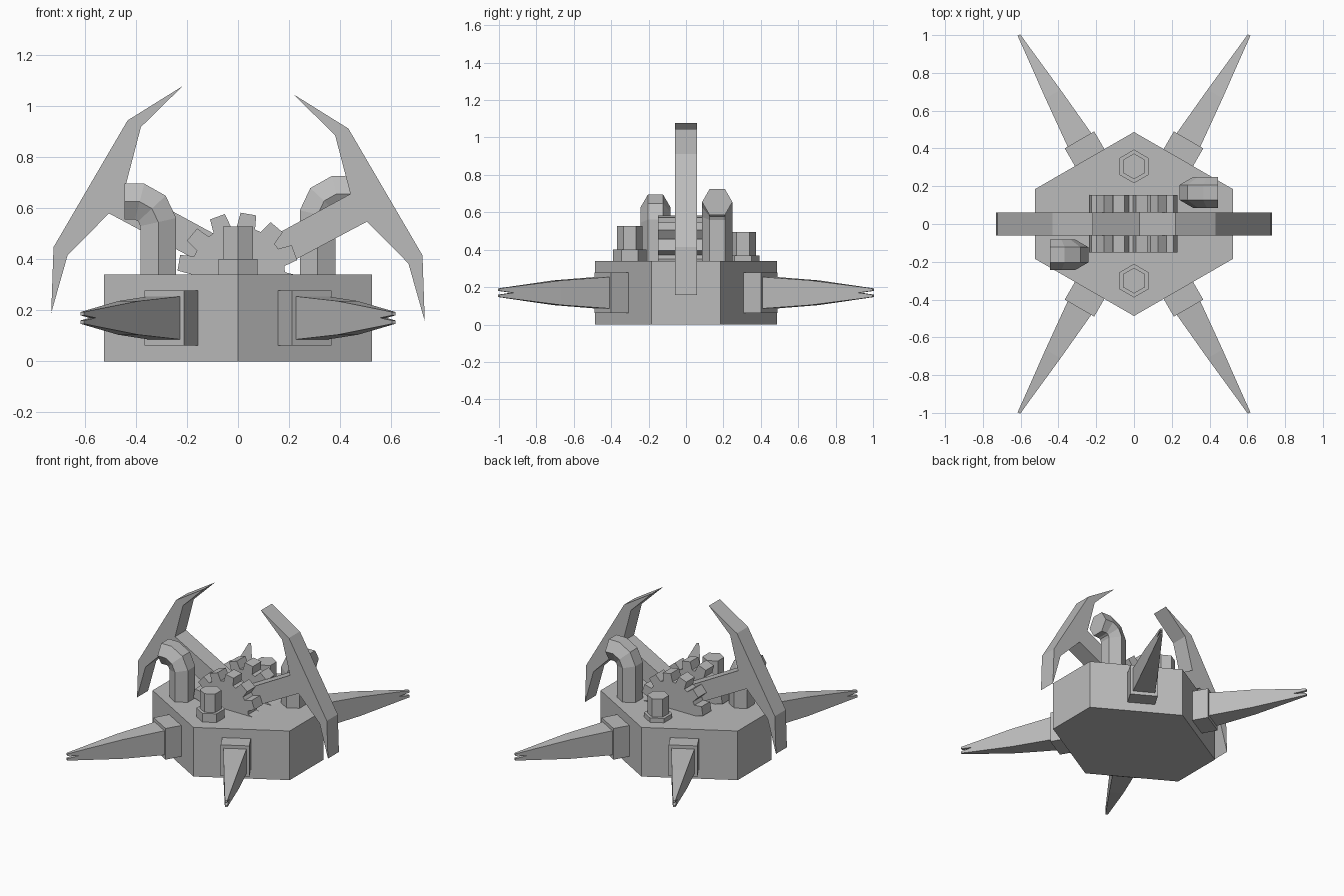
import bpy, bmesh, math
from mathutils import Vector, Matrix

if "Cube" in bpy.data.objects:
    bpy.data.objects.remove(bpy.data.objects["Cube"])

metal = bpy.data.materials.new("grey metal")
metal.diffuse_color = (0.5, 0.5, 0.5, 1)
metal.use_nodes = True
metal.node_tree.nodes["Principled BSDF"].inputs["Base Color"].default_value = metal.diffuse_color


def make(name, verts, faces):
    """Mesh object from points and faces, with outward normals."""
    bm = bmesh.new()
    vs = [bm.verts.new(v) for v in verts]
    for f in faces:
        bm.faces.new([vs[i] for i in f])
    bmesh.ops.recalc_face_normals(bm, faces=bm.faces[:])
    me = bpy.data.meshes.new(name)
    bm.to_mesh(me)
    bm.free()
    me.materials.append(metal)
    ob = bpy.data.objects.new(name, me)
    bpy.context.collection.objects.link(ob)
    return ob


def loft(name, rings):
    """Skin a list of equal rings and cap both ends."""
    n = len(rings[0])
    faces = [list(range(n)), [(len(rings) - 1) * n + i for i in range(n)]]
    for r in range(len(rings) - 1):
        for i in range(n):
            j = (i + 1) % n
            faces.append([r * n + i, r * n + j, (r + 1) * n + j, (r + 1) * n + i])
    return make(name, [v for ring in rings for v in ring], faces)


def plate_xz(name, pts, y0, y1):
    return loft(name, [[(x, y, z) for x, z in pts] for y in (y0, y1)])


def hexagon(cx, cy, r, z):
    return [(cx + r * math.sin(k * math.pi / 3), cy + r * math.cos(k * math.pi / 3), z)
            for k in range(6)]


# Hexagonal hull
hull = [(0, -0.487), (0.525, -0.184), (0.525, 0.184),
        (0, 0.487), (-0.525, 0.184), (-0.525, -0.184)]
loft("hull", [[(x, y, z) for x, y in hull] for z in (0, 0.34)])

# Two stepped bolts on the deck
for cy, z1, z2 in ((-0.3, 0.4, 0.528), (0.305, 0.37, 0.495)):
    loft("bolt_base", [hexagon(0, cy, 0.089, z) for z in (0.33, z1)])
    loft("bolt_head", [hexagon(0, cy, 0.068, z) for z in (z1 - 0.01, z2)])


# Leg mounts and forked spikes, one on each slanted side
def leg(sx, sy):
    u, t = Vector((0.5 * sx, 0.866 * sy, 0)), Vector((0.866 * sx, -0.5 * sy, 0))

    def at(d, w, z):
        return u * d + t * (0.0275 + w) + Vector((0, 0, z))

    loft("leg_mount", [[at(d, w, z) for w, z in
                        ((-0.09, 0.062), (0.09, 0.062), (0.09, 0.277), (-0.09, 0.277))]
                       for d in (0.38, 0.53)])
    # Side outline: distance, half width, height
    side = [(0.52, 0.073, 0.085), (0.81, 0.046, 0.104), (1.09, 0.016, 0.137),
            (1.171, 0.008, 0.147), (1.171, 0.008, 0.160), (1.09, 0.016, 0.170),
            (1.171, 0.008, 0.180), (1.171, 0.008, 0.193), (1.09, 0.016, 0.203),
            (0.81, 0.046, 0.236), (0.52, 0.073, 0.255)]
    n = len(side)
    verts = [at(d, s * w, z) for s in (-1, 1) for d, w, z in side]
    cheeks = [(0, 1, 9, 10), (1, 2, 5, 8, 9), (2, 3, 4, 5), (5, 6, 7, 8)]
    faces = [[i + k for i in c] for c in cheeks for k in (0, n)]
    faces += [(i, (i + 1) % n, (i + 1) % n + n, i + n) for i in range(n)]
    make("leg_spike", verts, faces)


for sx in (-1, 1):
    for sy in (-1, 1):
        leg(sx, sy)

# Pair of gears with the claw arms between them
def gear(name, y0, y1, phase, teeth=12, root=0.18, tip=0.235):
    pts = []
    for k in range(teeth):
        a = math.radians(phase + 360 * k / teeth)
        for r, h in ((root, -0.036), (tip, -0.031), (tip, 0.031), (root, 0.036)):
            pts.append((r * math.cos(a) - h * math.sin(a),
                        0.345 + r * math.sin(a) + h * math.cos(a)))
    plate_xz(name, pts, y0, y1)


gear("front_gear", -0.15, -0.06, 80)
gear("back_gear", 0.06, 0.153, 80)

# Curved claws, the left one raised slightly
claw = [(0.217, 1.045), (0.432, 0.911), (0.722, 0.415), (0.731, 0.157),
        (0.667, 0.383), (0.505, 0.547), (0.06, 0.31), (-0.03, 0.40),
        (0.44, 0.655), (0.38, 0.885)]
plate_xz("right_claw", claw, -0.06, 0.06)
plate_xz("left_claw", [(-x, z + 0.032) for x, z in claw], -0.06, 0.06)


# Bent hexagonal exhaust pipes
def pipe(name, s, cy, dz):
    path = [(0.312, 0.33 - dz), (0.312, 0.545), (0.337, 0.598), (0.385, 0.625), (0.445, 0.625)]
    path = [Vector((x * s, z + dz)) for x, z in path]
    rings = []
    for i, p in enumerate(path):
        a = (p - path[i - 1]).normalized() if i else Vector((0, 1))
        b = (path[i + 1] - p).normalized() if i < len(path) - 1 else a
        d = (a + b).normalized()
        stretch = 0.081 / max(d.dot(a), 0.5)
        ring = []
        for k in range(6):
            ang = k * math.pi / 3
            h = stretch * math.sin(ang)
            ring.append((p.x + d.y * h, cy + 0.081 * math.cos(ang), p.y - d.x * h))
        rings.append(ring)
    loft(name, rings)


pipe("left_pipe", -1, -0.163, 0.0)
pipe("right_pipe", 1, 0.167, 0.03)
